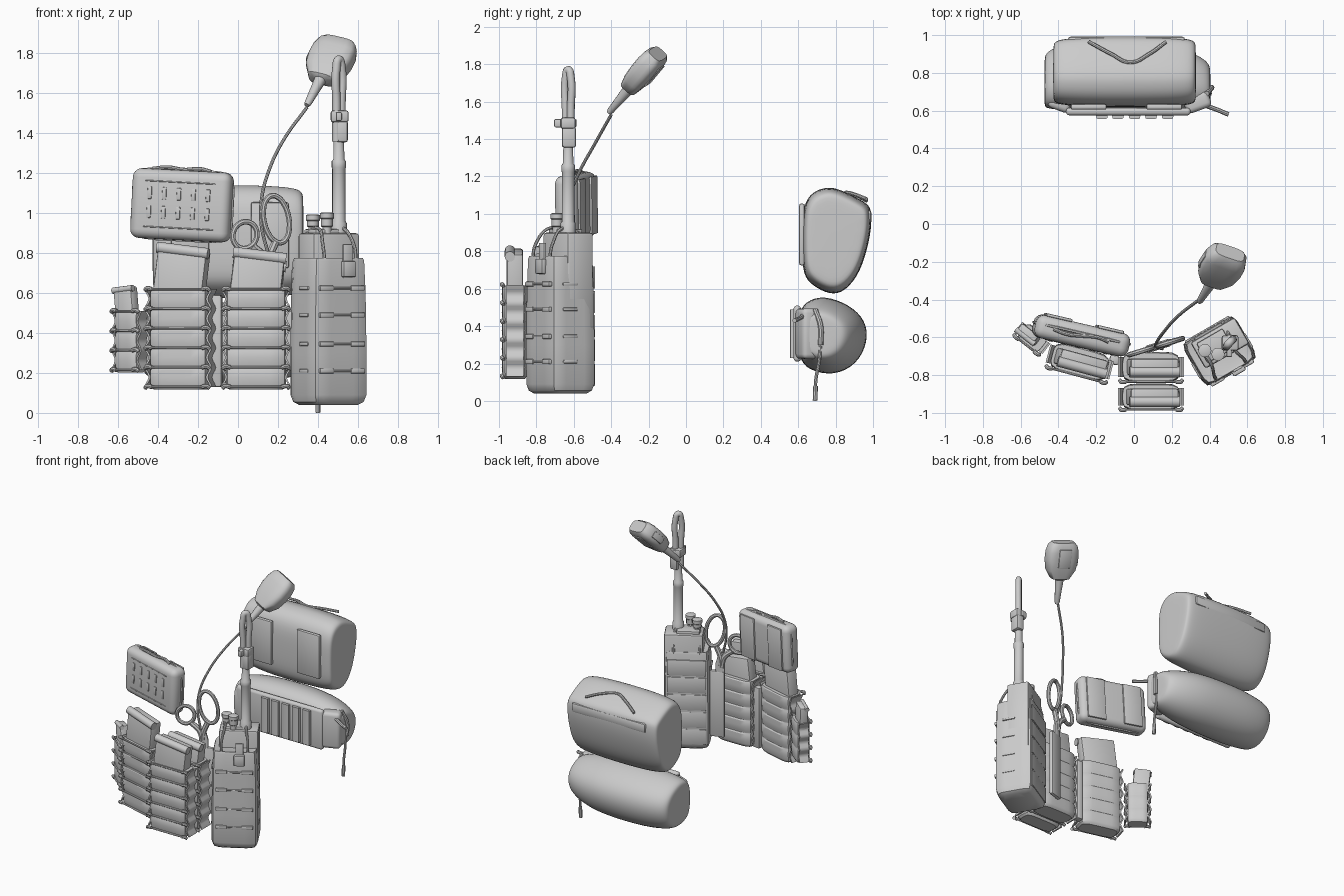
import bpy, bmesh, math
from mathutils import Matrix, Vector

if "Cube" in bpy.data.objects:
    bpy.data.objects.remove(bpy.data.objects["Cube"])

grey = bpy.data.materials.new("plain grey")
grey.diffuse_color = (0.6, 0.6, 0.6, 1)
grey.use_nodes = True
grey.node_tree.nodes["Principled BSDF"].inputs["Base Color"].default_value = grey.diffuse_color
R = math.radians
W = Matrix()


def frame(x, y, z=0, turn=0, roll=0, pitch=0):
    return (Matrix.Translation((x, y, z)) @ Matrix.Rotation(R(turn), 4, 'Z')
            @ Matrix.Rotation(R(roll), 4, 'Y') @ Matrix.Rotation(R(pitch), 4, 'X'))


def finish(name, bm, m=W, angle=40, subsurf=0):
    bmesh.ops.recalc_face_normals(bm, faces=bm.faces)
    me = bpy.data.meshes.new(name)
    bm.to_mesh(me)
    bm.free()
    ob = bpy.data.objects.new(name, me)
    bpy.context.collection.objects.link(ob)
    ob.matrix_world = m
    me.materials.append(grey)
    if subsurf:
        ob.modifiers.new("soft", 'SUBSURF').levels = subsurf
        ob.modifiers["soft"].render_levels = subsurf
    bpy.ops.object.select_all(action='DESELECT')
    ob.select_set(True)
    bpy.context.view_layer.objects.active = ob
    bpy.ops.object.shade_smooth_by_angle(angle=R(angle))
    return ob


def box(name, m, loc, size, bevel=0.01, seg=2):
    bm = bmesh.new()
    bmesh.ops.create_cube(bm, size=1)
    bmesh.ops.scale(bm, vec=size, verts=bm.verts)
    bmesh.ops.bevel(bm, geom=bm.edges[:], offset=min(bevel, min(size) * 0.45),
                    segments=seg, profile=0.5, affect='EDGES')
    bmesh.ops.translate(bm, vec=loc, verts=bm.verts)
    return finish(name, bm, m)


def loft(name, rings, m=W, angle=40, subsurf=0):
    bm = bmesh.new()
    vs = [[bm.verts.new(p) for p in r] for r in rings]
    n = len(vs[0])
    for a, b in zip(vs, vs[1:]):
        for i in range(n):
            bm.faces.new((a[i], a[(i + 1) % n], b[(i + 1) % n], b[i]))
    bm.faces.new(vs[0])
    bm.faces.new(vs[-1])
    return finish(name, bm, m, angle, subsurf)


def oval(w, d, z, power=5, n=28):
    """Rounded rectangle ring in the xy plane."""
    out = []
    for i in range(n):
        c, s = math.cos(2 * math.pi * i / n), math.sin(2 * math.pi * i / n)
        k = (abs(c) ** power + abs(s) ** power) ** (-1 / power)
        out.append((w / 2 * c * k, d / 2 * s * k, z))
    return out


def tube(name, pts, r, m=W, closed=False, sides=2):
    cu = bpy.data.curves.new(name, 'CURVE')
    cu.dimensions = '3D'
    cu.bevel_depth, cu.bevel_resolution, cu.resolution_u = r, sides, 6
    cu.use_fill_caps = True
    sp = cu.splines.new('BEZIER')
    sp.bezier_points.add(len(pts) - 1)
    for bp, p in zip(sp.bezier_points, pts):
        bp.co = p
        bp.handle_left_type = bp.handle_right_type = 'AUTO'
    sp.use_cyclic_u = closed
    tmp = bpy.data.objects.new(name + "_path", cu)
    me = bpy.data.meshes.new_from_object(tmp)
    bpy.data.objects.remove(tmp)
    bm = bmesh.new()
    bm.from_mesh(me)
    return finish(name, bm, m)


def ribbon(name, m, side, w, d, z0, z1, cells):
    """Wavy elastic webbing running up the side of a pouch."""
    n, rings = cells * 6, []
    for i in range(n + 1):
        x = side * (w / 2 + 0.009 + 0.010 * math.cos(2 * math.pi * i / 6))
        z, y = z0 + (z1 - z0) * i / n, d * 0.34
        rings.append([(x - .005, -y, z), (x + .005, -y, z), (x + .005, y, z), (x - .005, y, z)])
    loft(name, rings, m)


def magazine_pouch(label, m, w, d, z0, z1, cells):
    h, rings = (z1 - z0) / cells, [oval(w * .9, d * .8, z0 - 0.012)]
    for i in range(cells):
        for t, s in ((0.0, .94), (.12, 1), (.5, 1.04), (.88, 1.02), (.97, .94)):
            rings.append(oval(w * (.97 + .03 * s), d * s, z0 + h * (i + t)))
    loft(label + "_pouch", rings, m, 30)
    for i in range(cells + 1):
        z = z0 + h * i
        box(label + "_band", m, (0, -d * .5, z), (w * .9, .012, .012), .004, 1)
        for s in (-1, 1):  # cord knots
            tube(label + "_knot", [(s * (w / 2 - .02), -d * .5, z), (s * (w / 2 + .006), -d * .51, z + .004),
                                   (s * (w / 2 + .016), -d * .45, z - .006)], .011, m)
    for s in (-1, 1):
        ribbon(label + "_webbing", m, s, w, d, z0, z1, cells)


def magazine(label, m, w, d, height, lip):
    box(label + "_magazine", m, (0, 0, -height / 2), (w, d, height), .012)
    tube(label + "_magazine_lip", [(-w / 2 - .006, -d * .3, -.012), (w / 2 + .006, -d * .3, -.012)], lip, m, False, 4)


# Magazine pouches on the belt front
for label, x, y, turn, d, top in (("left", -.287, -.73, -15, .145, .825), ("front", .09, -.915, 0, .135, .80),
                                  ("inner", .09, -.757, 0, .155, .76)):
    m = frame(x, y, 0, turn)
    magazine_pouch(label, m, .30, d, .13, .62, 5)
    magazine(label, m @ frame(.02, 0, top, 0, 7), .255, .088, .36, .028)
side = frame(-.538, -.603, 0, -38)
magazine_pouch("side", side, .14, .10, .215, .51, 3)
magazine("side", side @ frame(-.035, 0, .63, 0, -6), .115, .06, .3, .016)
box("belt_link", frame(-.105, -.72, 0, -8), (0, 0, .36), (.05, .05, .46), .01)

# Radio pouch
pouch = frame(.453, -.672, 0, 30)
loft("radio_pouch", [oval(w, d, z, 8, 32) for w, d, z in (
    (.25, .21, .04), (.30, .25, .055), (.322, .272, .09), (.322, .274, .3),
    (.314, .268, .6), (.30, .26, .76), (.29, .25, .775), (.26, .22, .77))], pouch)
for z in (.21, .345, .49, .625):
    for x in (-.09, .09):
        box("radio_pouch_loop", pouch, (x, -.134, z), (.08, .022, .026), .006)
    box("radio_pouch_strip", pouch, (0, -.134, z), (.25, .01, .012), .004, 1)
    for s in (-1, 1):
        box("radio_pouch_side_loop", pouch, (s * .156, -.03, z), (.018, .09, .018), .005)
for i in range(5):
    box("radio_pouch_back_band", pouch, (0, .132, .14 + i * .13), (.27, .012, .118), .004)

# Radio with knobs, strap and folding antenna
radio = frame(.455, -.63, 0, 30)
box("radio", radio, (0, 0, .64), (.27, .16, .52), .015)
box("radio_top_step", radio, (-.03, 0, .905), (.16, .12, .03), .008)
for x, y, z in ((.375, -.67, .99), (.445, -.69, 1.0)):
    k = frame(x, y)
    loft("radio_knob", [oval(w, w, h, 2, 12) for w, h in (
        (.045, .89), (.045, .93), (.06, .935), (.06, z - .03), (.07, z - .025), (.07, z), (.05, z + .004))], k)
box("radio_strap", pouch, (.035, -.13, .76), (.055, .014, .17), .004)
box("radio_buckle", pouch, (.035, -.142, .72), (.075, .03, .08), .008)
for x in (-.09, .09):
    tube("radio_cord", [(x, -.12, .74), (x, -.1, .84), (x * .8, -.02, .925), (x, .08, .88), (x, .125, .76)], .009, pouch)
ant = frame(.505, -.63)
loft("antenna_base", [oval(w, w, h, 2, 16) for w, h in (
    (.08, .88), (.08, .95), (.066, .96), (.066, 1.22), (.072, 1.23), (.072, 1.26), (.056, 1.27), (.05, 1.40))], ant)
tube("antenna_whip", [(-.012, -.014, 1.36), (-.012, -.014, 1.55), (-.012, -.014, 1.73), (0, 0, 1.77), (.014, .014, 1.73),
                      (.014, .014, 1.55), (.014, .014, 1.36)], .021, ant, False, 3)
box("antenna_clip", ant, (.004, 0, 1.485), (.09, .08, .06), .012)
box("antenna_clip_tab", ant, (0, -.015, 1.485), (.03, .12, .045), .008)
box("antenna_strap", ant, (.015, .005, 1.41), (.06, .075, .11), .012)

# Hand microphone and cable
axis = Vector((.37, .59, .71)).normalized()
face = Vector((.12, .77, -.64))
face = (face - face.dot(axis) * axis).normalized()
mic = Matrix.Translation((.462, -.226, 1.765)) @ Matrix((face.cross(axis), face, axis)).transposed().to_4x4()
loft("hand_microphone", [oval(w, d, z, 4, 24) for w, d, z in (
    (.07, .06, -.14), (.13, .09, -.13), (.205, .115, -.07), (.228, .125, 0), (.225, .125, .06),
    (.20, .115, .105), (.16, .085, .128))], mic)
box("microphone_grille", mic, (0, .061, .02), (.09, .012, .13), .005)
box("microphone_button", mic, (-.105, 0, .01), (.026, .05, .1), .008)
loft("microphone_neck", [oval(w, w, z, 2, 12) for w, z in ((.026, -.315), (.036, -.30), (.05, -.2), (.062, -.13))], mic)
tube("microphone_cable", [(.345, -.40, 1.53), (.23, -.49, 1.37), (.157, -.572, 1.22), (.118, -.63, 1.07),
                          (.117, -.65, .94), (.15, -.66, .8)], .0085)

# Shears
shears = frame(.13, -.645, 0, 17)
for cx, cz, a, b, tilt in ((.065, .97, .065, .12, -12), (-.1, .89, .062, .068, 25)):
    c, s = math.cos(R(tilt)), math.sin(R(tilt))
    loop = []
    for i in range(12):
        u, v = a * math.cos(i * math.pi / 6), b * math.sin(i * math.pi / 6)
        loop.append((cx + u * c + v * s, 0, cz - u * s + v * c))
    tube("shears_handle", loop, .014, shears, True)
tube("shears_arm", [(.06, 0, .855), (.03, 0, .78), (.02, 0, .7)], .02, shears)
tube("shears_arm", [(-.06, 0, .835), (0, 0, .78), (.02, 0, .7)], .02, shears)
loft("shears_blade", [oval(w, .025, z, 3, 12) for w, z in ((.03, .36), (.06, .5), (.07, .72), (.04, .77))],
     shears @ frame(.03, 0))
box("shears_sheath", shears, (.05, .0, .42), (.11, .03, .5), .012)

# Flat utility pouch floating above
util = frame(-.28, -.59, 1.04, -13, 3)
box("utility_pouch", util, (0, 0, 0), (.51, .125, .35), .045, 5)
for z in (-.115, .115):
    box("utility_pouch_seam", util, (0, -.062, z), (.36, .006, .006), .002, 1)
for x in range(5):
    for z in (-.04, .055):
        box("utility_slot", util, (-.155 + x * .075, -.063, z), (.022, .01, .062), .004)
for x in (-.14, .14):
    box("utility_back_strap", util, (x, .066, 0), (.14, .016, .31), .006)
ring = [(p[0], .012, p[1]) for p in oval(.51, .35, 0, 6, 24)]
tube("utility_zip", ring, .008, util, True, 1)
tube("utility_zip_pull", [(-.16, 0, .175), (-.08, -.01, .186), (0, 0, .178), (.08, .01, .186), (.14, 0, .175)], .01, util)


def bag(name, profile, x0, half, stations, shift=0, grow=1.03):
    """Soft bag: side profile swept across x, shrinking at the ends."""
    cy = sum(p[0] for p in profile) / len(profile)
    cz = sum(p[1] for p in profile) / len(profile)
    rings = []
    for t, s in stations:
        rings.append([(x0 + t * half, cy + (y - cy) * s * grow - shift * (1 - s), cz + (z - cz) * s * grow)
                      for y, z in profile])
    loft(name, rings, W, 60, 2)


# Upper rear bag
bag("upper_bag", [(.628, .70), (.625, .88), (.63, 1.04), (.68, 1.11), (.74, 1.13), (.80, 1.135), (.96, 1.055), (.985, 1.02),
                  (.985, .92), (.96, .8), (.915, .67), (.83, .58), (.75, .585), (.66, .64)], -.05, .378,
    ((-1, .76), (-.985, .86), (-.88, .95), (-.5, 1), (0, 1.01), (.5, 1), (.88, .96), (.985, .88), (1, .76)))
for x in (-.24, .16):
    box("upper_bag_patch", W, (x, .62, .89), (.19, .03, .33), .01)
box("upper_bag_zip_flap", W, (-.04, .972, .985), (.62, .04, .07), .015)
tube("upper_bag_cord", [(-.24, .965, 1.07), (-.12, .90, 1.105), (-.02, .855, 1.115), (.08, .90, 1.105), (.17, .965, 1.08)], .01)

# Lower rear bag: boxy at one end, tapering toward the other
bag("lower_bag", [(.60, .24), (.60, .46), (.645, .53), (.74, .558), (.87, .51), (.955, .43), (.968, .32), (.91, .2),
                  (.79, .14), (.655, .17)], -.035, .44,
    ((-1, .66), (-.985, .78), (-.88, .90), (-.5, 1), (0, 1.01), (.4, .97), (.7, .85), (.9, .70), (.985, .58), (1, .45)),
    .09)
box("lower_bag_panel", W, (-.03, .595, .36), (.66, .04, .30), .02, 3)
for x in (-.17, -.085, .003, .09, .178):
    loft("lower_bag_elastic", [oval(.062, .06, z, 6, 16) for z in (.23, .25, .36, .47, .49)], frame(x, .585))
box("lower_bag_side_pocket", frame(.335, .645, .36, 20), (0, 0, 0), (.14, .09, .27), .025, 3)
box("lower_bag_side_pocket", frame(-.39, .645, .36, -20), (0, 0, 0), (.12, .09, .27), .025, 3)
tube("lower_bag_zip", [(.385, .69, .49), (.41, .72, .4), (.41, .72, .3)], .014)
tube("lower_bag_cord", [(.40, .72, .3), (.40, .71, .2), (.40, .695, .12), (.40, .69, .0)], .009)
tube("lower_bag_cord_end", [(.40, .693, .08), (.40, .69, .003)], .0125)
tube("lower_bag_pull", [(.37, .63, .46), (.44, .605, .44), (.5, .58, .43)], .012)
